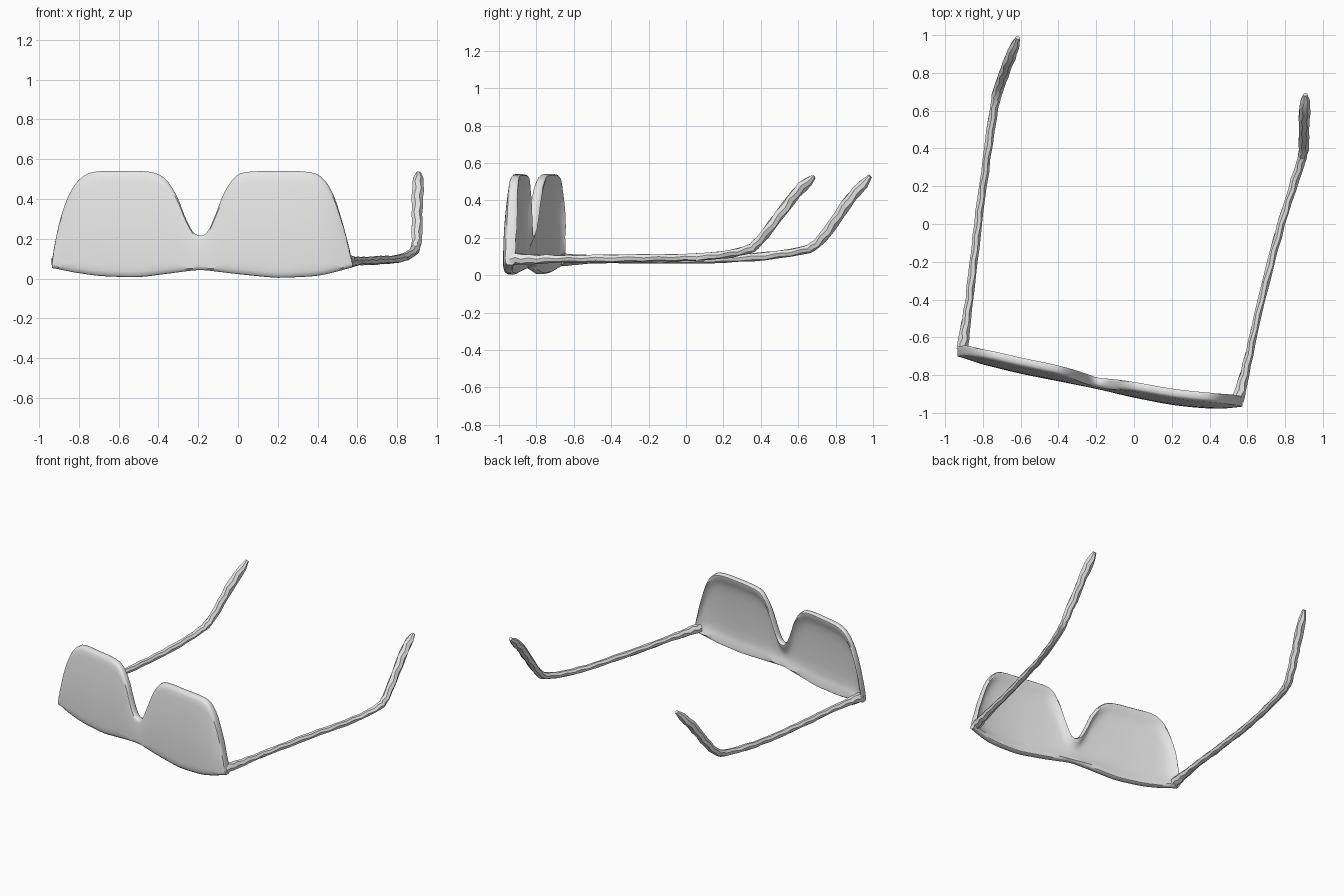
import bpy, bmesh, math, random
from mathutils import Vector

cube = bpy.data.objects.get("Cube")
if cube:
    bpy.data.objects.remove(cube, do_unlink=True)
random.seed(4)

grey = bpy.data.materials.new("plain grey")
grey.use_nodes = True
grey.diffuse_color = (0.8, 0.8, 0.8, 1)
grey.node_tree.nodes["Principled BSDF"].inputs["Base Color"].default_value = (0.8, 0.8, 0.8, 1)


def spline(points, steps):
    """Catmull-Rom curve through the points."""
    pts = [Vector(p) for p in points]
    ext = [2 * pts[0] - pts[1]] + pts + [2 * pts[-1] - pts[-2]]
    out = []
    for a, b, c, d in zip(ext, ext[1:], ext[2:], ext[3:]):
        for k in range(steps):
            t = k / steps
            out.append(0.5 * (2 * b + (c - a) * t + (2 * a - 5 * b + 4 * c - d) * t * t
                              + (3 * b - a - 3 * c + d) * t ** 3))
    return out + [pts[-1]]


def interp(table, x):
    """Piecewise linear lookup, extended flat past the ends."""
    if x <= table[0][0]:
        return table[0][1]
    for (x0, y0), (x1, y1) in zip(table, table[1:]):
        if x <= x1:
            return y0 + (y1 - y0) * (x - x0) / (x1 - x0)
    return table[-1][1]


def soft(table, x, w=0.06):
    return sum(interp(table, x + w * k / 3) for k in range(-3, 4)) / 7


def loft(name, rings, angle):
    """Skin closed rings of points into one capped solid."""
    bm = bmesh.new()
    loops = [[bm.verts.new(p) for p in ring] for ring in rings]
    n = len(loops[0])
    for a, b in zip(loops, loops[1:]):
        for i in range(n):
            bm.faces.new((a[i], a[(i + 1) % n], b[(i + 1) % n], b[i]))
    bm.faces.new(loops[0])
    bm.faces.new(loops[-1])
    bmesh.ops.recalc_face_normals(bm, faces=bm.faces)
    mesh = bpy.data.meshes.new(name)
    bm.to_mesh(mesh)
    bm.free()
    mesh.materials.append(grey)
    obj = bpy.data.objects.new(name, mesh)
    bpy.context.collection.objects.link(obj)
    bpy.ops.object.select_all(action='DESELECT')
    obj.select_set(True)
    bpy.context.view_layer.objects.active = obj
    bpy.ops.object.shade_smooth_by_angle(angle=math.radians(angle))
    return obj


# Lens front: upper outline, lower outline and plan curve
upper = [(-0.935, 0.085), (-0.92, 0.18), (-0.89, 0.31), (-0.85, 0.42), (-0.80, 0.495),
         (-0.73, 0.535), (-0.6, 0.54), (-0.45, 0.537), (-0.37, 0.505), (-0.31, 0.42),
         (-0.27, 0.32), (-0.23, 0.24), (-0.19, 0.215), (-0.15, 0.24), (-0.11, 0.33),
         (-0.07, 0.43), (-0.02, 0.505), (0.04, 0.535), (0.2, 0.54), (0.36, 0.535),
         (0.43, 0.50), (0.48, 0.42), (0.52, 0.30), (0.55, 0.19), (0.575, 0.085)]
lower = [(-0.935, 0.055), (-0.85, 0.035), (-0.7, 0.012), (-0.5, 0.005), (-0.35, 0.025),
         (-0.19, 0.045), (0.0, 0.022), (0.2, 0.002), (0.4, 0.012), (0.54, 0.045), (0.575, 0.06)]
plan = [(-0.935, -0.655), (-0.85, -0.69), (-0.6, -0.75), (-0.4, -0.79), (-0.19, -0.835),
        (0.0, -0.878), (0.2, -0.915), (0.35, -0.932), (0.5, -0.938), (0.575, -0.925)]

ROWS = 14
rings = []
for p in spline([(x, z, 0) for x, z in upper], 3):
    x, top = p.x, p.y
    bottom = soft(lower, x, 0.04)
    height = top - bottom
    side = min(x + 0.935, 0.575 - x)
    front, back = [], []
    for k in range(ROWS + 1):
        v = 0.5 - 0.5 * math.cos(math.pi * k / ROWS)
        z = bottom + height * v
        mid = soft(plan, x) + 0.07 * (z - 0.25) - 0.10 * height * v * (1 - v)
        edge = min(v * height, (1 - v) * height, side + 0.01)
        rim = math.exp(-(edge / 0.05) ** 2)
        # rounded lip at the upper and lower edges
        lip = min(1.0, 0.45 + min(v, 1 - v) * height / 0.02)
        front.append((x, mid - 0.025 * lip, z))
        back.append((x, mid + (0.006 + 0.024 * rim) * lip, z))
    rings.append(front + back[::-1])
loft("lens_front", rings, 40)


# Temple arms: hand-worn tubes that sweep up to thicker ear tips
def temple(name, path):
    pts = spline(path, 3)
    n, sides, rings = len(pts), 7, []
    for i, p in enumerate(pts):
        d = (pts[min(i + 1, n - 1)] - pts[max(i - 1, 0)]).normalized()
        across = d.cross(Vector((0, 0, 1))).normalized()
        up = across.cross(d)
        t = i / (n - 1)
        r = interp([(0, 0.034), (0.1, 0.026), (0.2, 0.021), (0.6, 0.022), (0.75, 0.026),
                    (0.93, 0.03), (0.97, 0.025), (1, 0.012)], t)
        ring = []
        for k in range(sides):
            a = math.tau * k / sides + 0.3 * (i % 2)
            q = r * random.uniform(0.9, 1.12)
            ring.append(p + across * math.cos(a) * q + up * math.sin(a) * q)
        rings.append(ring)
    loft(name, rings, 25)


temple("left_temple", [
    (0.548, -0.935, 0.085), (0.575, -0.84, 0.085), (0.61, -0.69, 0.088), (0.655, -0.48, 0.09),
    (0.72, -0.22, 0.093), (0.78, 0.0, 0.096), (0.835, 0.18, 0.108), (0.883, 0.33, 0.137),
    (0.897, 0.39, 0.185), (0.90, 0.50, 0.32), (0.903, 0.59, 0.44), (0.907, 0.685, 0.53)])
temple("right_temple", [
    (-0.908, -0.665, 0.085), (-0.897, -0.57, 0.085), (-0.872, -0.40, 0.085),
    (-0.85, -0.2, 0.084), (-0.825, 0.0, 0.085), (-0.80, 0.2, 0.088), (-0.77, 0.42, 0.102),
    (-0.74, 0.62, 0.132), (-0.722, 0.70, 0.17), (-0.69, 0.79, 0.28), (-0.655, 0.88, 0.41),
    (-0.615, 0.985, 0.53)])
